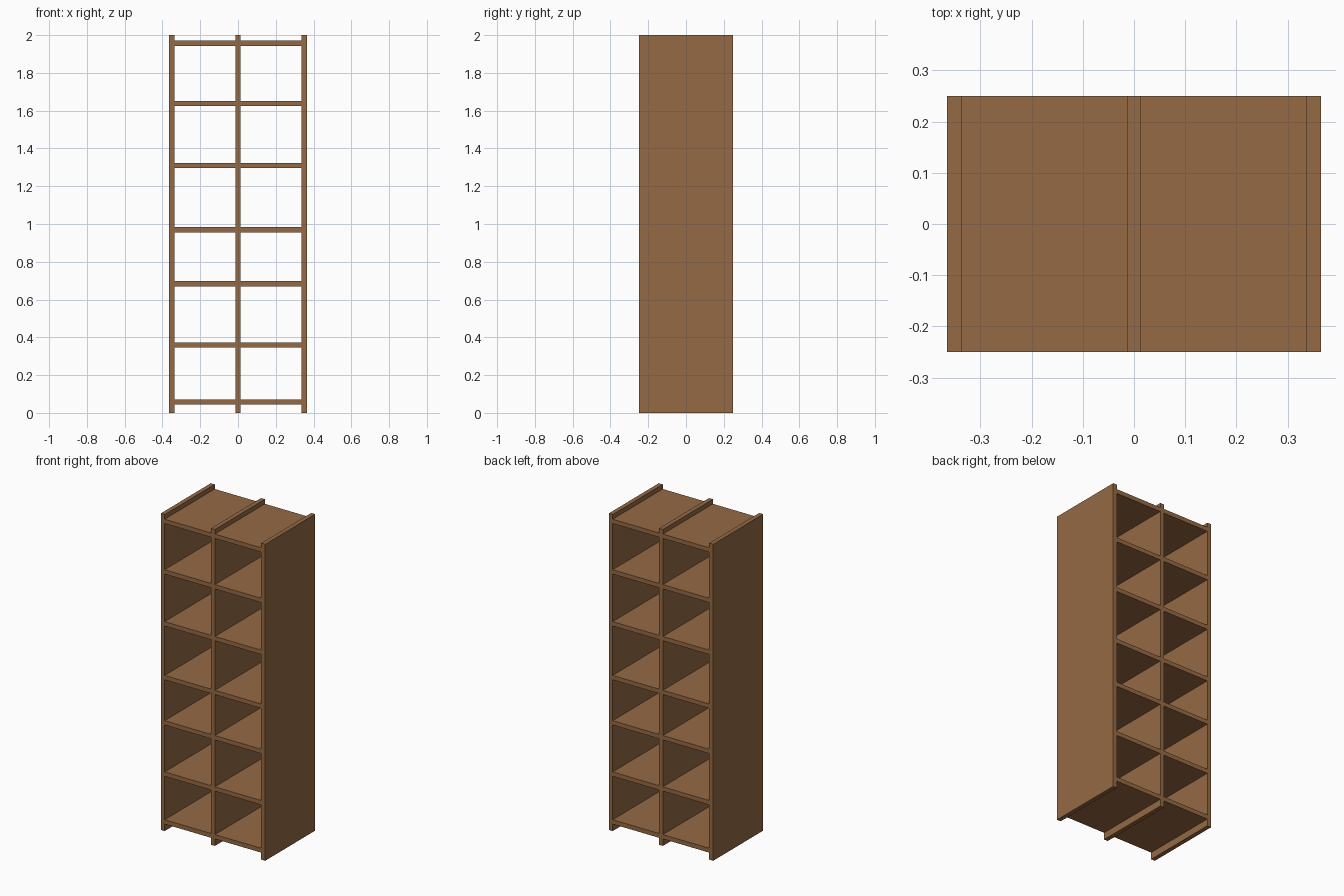
import bpy

if "Cube" in bpy.data.objects:
    bpy.data.objects.remove(bpy.data.objects["Cube"])

WIDTH, DEPTH, HEIGHT, T = 0.73, 0.50, 2.0, 0.0275

wood = bpy.data.materials.new("brown wood")
wood.diffuse_color = (0.30, 0.142, 0.057, 1)
wood.use_nodes = True
wood.node_tree.nodes["Principled BSDF"].inputs["Base Color"].default_value = wood.diffuse_color


def board(name, centre, size):
    bpy.ops.mesh.primitive_cube_add(size=1, location=centre)
    ob = bpy.context.object
    ob.name = name
    ob.scale = size
    bpy.ops.object.transform_apply(location=False, rotation=False, scale=True)
    ob.data.materials.append(wood)


# Three full-height upright panels
side_x = (WIDTH - T) / 2
for name, x in (("left_side", -side_x), ("divider", 0), ("right_side", side_x)):
    board(name, (x, 0, HEIGHT / 2), (T, DEPTH, HEIGHT))

# Shelves fitted between the uprights in both bays
bay = side_x - T
for i, z in enumerate((0.058, 0.36, 0.684, 0.97, 1.31, 1.638, 1.957)):
    for side, s in (("left", -1), ("right", 1)):
        board(f"{side}_shelf_{i + 1}", (s * side_x / 2, 0, z), (bay, DEPTH, T))
